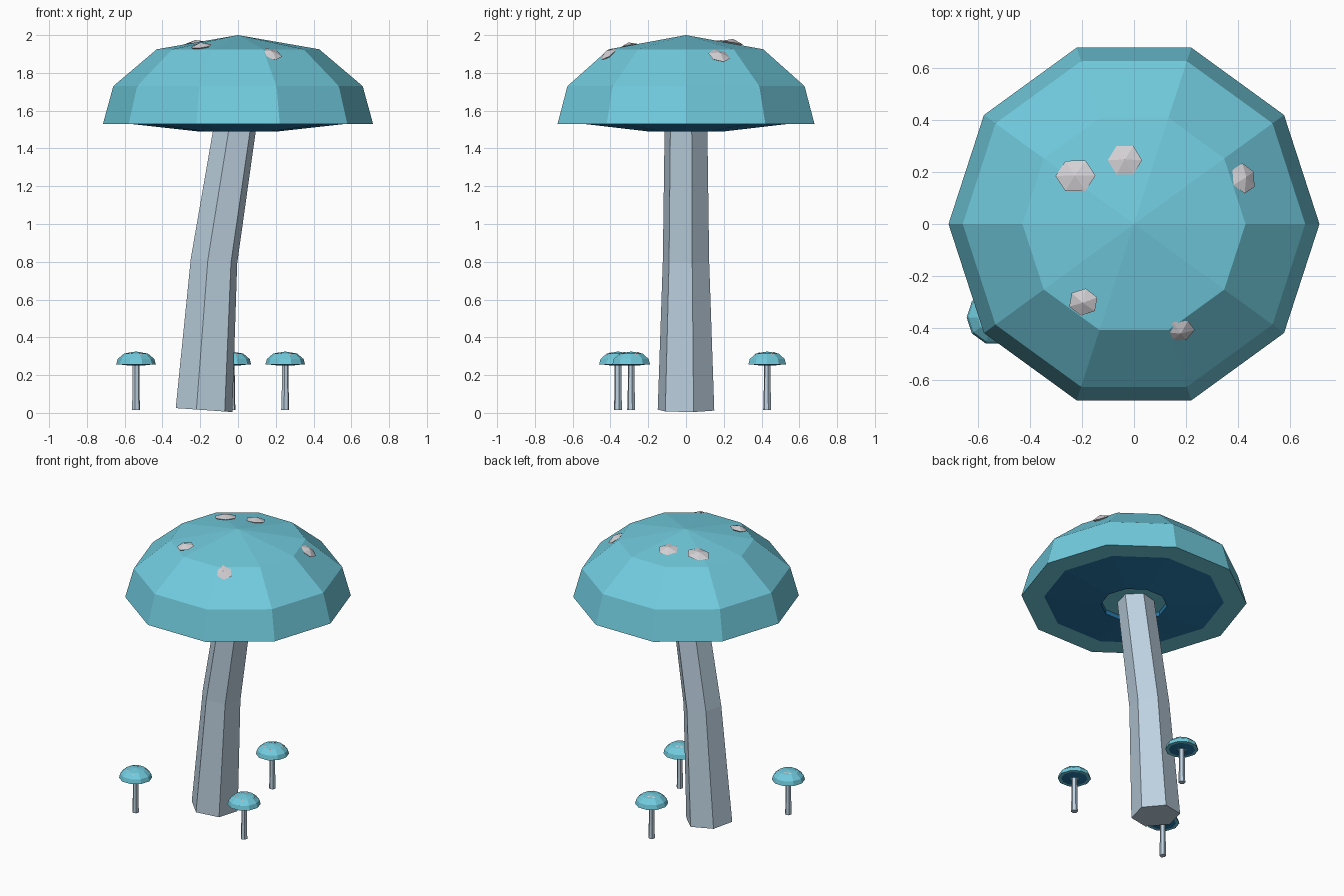
import bpy, bmesh, math
from mathutils import Vector, Matrix

if "Cube" in bpy.data.objects:
    bpy.data.objects.remove(bpy.data.objects["Cube"])


def material(name, rgb):
    m = bpy.data.materials.new(name)
    lin = [((c / 255 + 0.055) / 1.055) ** 2.4 for c in rgb]
    m.diffuse_color = (*lin, 1)
    m.use_nodes = True
    m.node_tree.nodes["Principled BSDF"].inputs["Base Color"].default_value = m.diffuse_color
    return m


TEAL = material("teal cap", (113, 203, 222))
NAVY = material("blue gills", (39, 122, 172))
STEM = material("pale stem", (189, 209, 224))
SPOT = material("light grey spot", (212, 208, 212))


def finish(bm, name, mats):
    bmesh.ops.recalc_face_normals(bm, faces=bm.faces)
    me = bpy.data.meshes.new(name)
    bm.to_mesh(me)
    bm.free()
    for m in mats:
        me.materials.append(m)
    ob = bpy.data.objects.new(name, me)
    bpy.context.collection.objects.link(ob)
    return ob


def ring(bm, n, r, centre, start=0.0, tilt=0.0):
    """Polygon of n verts; tilt lowers z along +x."""
    out = []
    for k in range(n):
        a = start + k * math.tau / n
        x, y = r * math.cos(a), r * math.sin(a)
        out.append(bm.verts.new(Vector(centre) + Vector((x, y, -tilt * x))))
    return out


def bridge(bm, a, b, mat=0):
    n = len(a)
    for k in range(n):
        f = bm.faces.new((a[k], a[(k + 1) % n], b[(k + 1) % n], b[k]))
        f.material_index = mat


def fan(bm, rim, tip, mat=0):
    v = bm.verts.new(tip)
    for k in range(len(rim)):
        bm.faces.new((rim[k], rim[(k + 1) % len(rim)], v)).material_index = mat


# Profile from crown to underside: radius, height, material of the band above
CAP = [(0.43, 1.925, 0), (0.66, 1.73, 0), (0.715, 1.53, 0), (0.57, 1.53, 0),
       (0.21, 1.49, 1), (0.21, 1.52, 1)]


def cap(name, s, base):
    bm = bmesh.new()
    at = lambda z: Vector(base) + Vector((0, 0, z * s))
    rings = [ring(bm, 10, r * s, at(z)) for r, z, _ in CAP]
    fan(bm, rings[0], at(2.0))
    for i in range(1, len(rings)):
        bridge(bm, rings[i - 1], rings[i], CAP[i][2])
    fan(bm, rings[-1], at(1.52))
    return finish(bm, name, [TEAL, NAVY])


def stem(name, sections, start):
    """Six-sided stem through (radius, centre, tilt) sections."""
    bm = bmesh.new()
    rings = [ring(bm, 6, r, c, start, t) for r, c, t in sections]
    for a, b in zip(rings, rings[1:]):
        bridge(bm, a, b)
    bm.faces.new(rings[0])
    bm.faces.new(rings[-1])
    return finish(bm, name, [STEM])


# Spots: centre, half sizes, turn, outward lean in degrees
SPOTS = [((-0.225, 0.185, 1.95), (0.078, 0.068), 0, 10),
         ((-0.035, 0.245, 1.956), (0.066, 0.064), 0, 10),
         ((0.42, 0.175, 1.888), (0.056, 0.060), 30, 36),
         ((-0.195, -0.30, 1.938), (0.058, 0.054), 20, 12),
         ((0.175, -0.41, 1.897), (0.060, 0.050), 0, 36)]


def spots(name, s, base):
    for i, (c, (a, b), turn, lean) in enumerate(SPOTS):
        bm = bmesh.new()
        rim = ring(bm, 6, 1, (0, 0, 0), math.radians(turn))
        for v in rim:
            v.co = (v.co.x * a, v.co.y * b, 0.004)
        fan(bm, rim, (0, 0, 0.024))
        fan(bm, rim, (0, 0, -0.03))
        axis = Vector((-c[1], c[0], 0)).normalized()
        m = (Matrix.Translation(base) @ Matrix.Scale(s, 4) @ Matrix.Translation(c)
             @ Matrix.Rotation(math.radians(lean), 4, axis))
        bm.transform(m)
        finish(bm, f"{name}_{i + 1}", [SPOT])


# Large mushroom
cap("large_cap", 1.0, (0, 0, 0))
spots("large_cap_spot", 1.0, (0, 0, 0))
stem("large_stem", [(0.155, (-0.18, 0, 0.015), 0.07),
                    (0.127, (-0.127, 0, 0.805), 0.11),
                    (0.117, (-0.015, 0, 1.52), 0.0)], math.radians(15))

# Three small mushrooms
S = 0.147
for i, (x, y) in enumerate([(-0.54, -0.36), (0.25, -0.29), (-0.035, 0.43)]):
    base = (x, y, 0.325 - 2 * S)
    cap(f"small_cap_{i + 1}", S, base)
    spots(f"small_cap_{i + 1}_spot", S, base)
    stem(f"small_stem_{i + 1}", [(0.022, (x, y, 0.015), 0),
                                 (0.019, (x, y, 0.12), 0),
                                 (0.018, (x, y, 0.255), 0)], math.radians(15))
